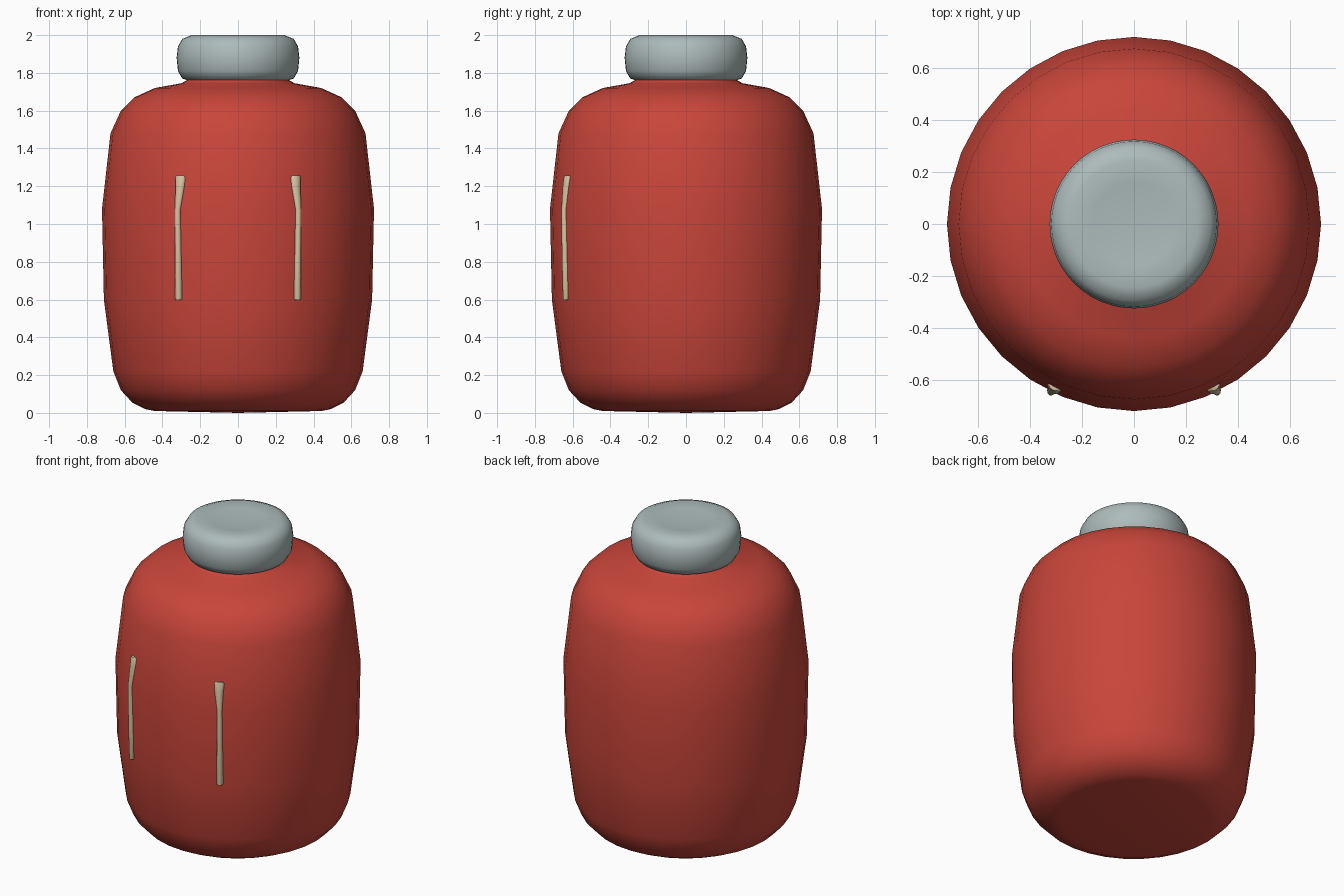
import bpy, bmesh, math
from mathutils import Matrix, Vector

if "Cube" in bpy.data.objects:
    bpy.data.objects.remove(bpy.data.objects["Cube"])


def material(name, rgb):
    m = bpy.data.materials.new(name)
    m.diffuse_color = (*rgb, 1)
    m.use_nodes = True
    m.node_tree.nodes["Principled BSDF"].inputs["Base Color"].default_value = m.diffuse_color
    return m


RED = material("red", (0.58, 0.06, 0.042))
GREY = material("grey", (0.42, 0.50, 0.50))
CREAM = material("cream", (0.68, 0.55, 0.36))


def finish(name, bm, mat, angle=60):
    bmesh.ops.recalc_face_normals(bm, faces=bm.faces)
    mesh = bpy.data.meshes.new(name)
    bm.to_mesh(mesh)
    bm.free()
    mesh.materials.append(mat)
    obj = bpy.data.objects.new(name, mesh)
    bpy.context.collection.objects.link(obj)
    bpy.context.view_layer.objects.active = obj
    obj.select_set(True)
    bpy.ops.object.shade_smooth_by_angle(angle=math.radians(angle))
    obj.select_set(False)
    return obj


def loft(bm, rings):
    for a, b in zip(rings, rings[1:]):
        n = len(a)
        for i in range(n):
            bm.faces.new((a[i], a[(i + 1) % n], b[(i + 1) % n], b[i]))


def lathe(name, profile, sides, mat):
    # profile starts and ends on the axis
    bm = bmesh.new()
    rings = [[bm.verts.new((r * math.cos(2 * math.pi * i / sides),
                            r * math.sin(2 * math.pi * i / sides), z))
              for i in range(sides)] for r, z in profile[1:-1]]
    loft(bm, rings)
    for (r, z), ring in ((profile[0], rings[0]), (profile[-1], rings[-1])):
        c = bm.verts.new((0, 0, z))
        for i in range(sides):
            bm.faces.new((c, ring[i], ring[(i + 1) % sides]))
    return finish(name, bm, mat)


# Barrel-shaped body with a short neck running up into the cap
lathe("bottle_body", [
    (0, 0.0), (0.44, 0.01), (0.49, 0.02), (0.56, 0.055), (0.62, 0.12),
    (0.66, 0.22), (0.71, 0.60), (0.72, 1.08), (0.675, 1.48), (0.62, 1.60),
    (0.55, 1.67), (0.44, 1.72), (0.30, 1.745), (0.265, 1.765),
    (0.26, 1.80), (0, 1.80)], 32, RED)

# Rounded cap with a slightly dished top
lathe("cap", [
    (0, 1.755), (0.25, 1.755), (0.295, 1.77), (0.318, 1.81), (0.325, 1.88),
    (0.318, 1.94), (0.295, 1.98), (0.245, 2.0), (0.16, 1.99),
    (0, 1.98)], 48, GREY)


# Slim raised bars on the front: (z, x centre, half width, y centre)
SECTIONS = [(0.597, 0.313, 0.015, -0.632), (0.605, 0.313, 0.021, -0.632),
            (0.80, 0.316, 0.018, -0.638), (1.07, 0.318, 0.015, -0.642),
            (1.20, 0.306, 0.027, -0.632), (1.245, 0.304, 0.031, -0.626),
            (1.258, 0.304, 0.024, -0.622)]


def bar(name, side):
    bm = bmesh.new()
    rings = []
    for z, x, w, y in SECTIONS:
        turn = Matrix.Rotation(math.atan2(x, -y), 2)
        ring = []
        for i in range(12):
            a = 2 * math.pi * i / 12
            p = turn @ Vector((w * math.cos(a), 0.019 * math.sin(a)))
            ring.append(bm.verts.new((side * (x + p.x), y + p.y, z)))
        rings.append(ring)
    loft(bm, rings)
    bm.faces.new(rings[0])
    bm.faces.new(rings[-1])
    finish(name, bm, CREAM)


bar("left_bar", -1)
bar("right_bar", 1)
